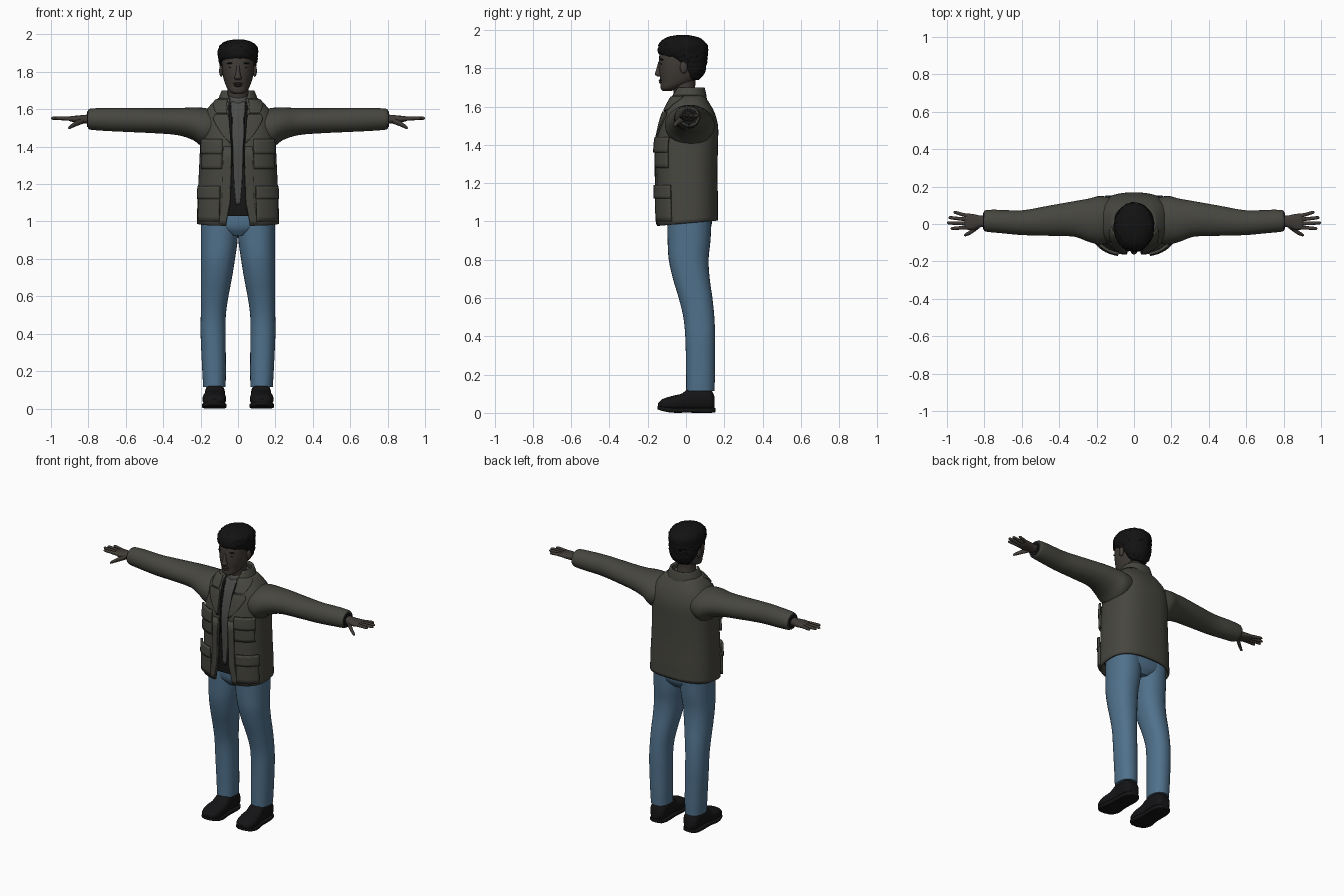
import bpy, bmesh, math, random
from mathutils import Vector, Matrix

random.seed(4)
if "Cube" in bpy.data.objects:
    bpy.data.objects.remove(bpy.data.objects["Cube"])


def material(name, r, g, b):
    m = bpy.data.materials.new(name)
    m.use_nodes = True
    m.diffuse_color = (r, g, b, 1)
    m.node_tree.nodes["Principled BSDF"].inputs["Base Color"].default_value = (r, g, b, 1)
    return m


OLIVE = material("olive canvas", .062, .061, .05)
DENIM = material("blue denim", .08, .165, .26)
SKIN = material("skin", .052, .044, .038)
LIPS = material("lips", .04, .026, .024)
HAIR = material("black hair", .006, .006, .006)
LEATHER = material("black leather", .007, .007, .008)
UNDER = material("dark shirt", .008, .008, .008)
GREY = material("grey shirt panel", .07, .07, .066)
parts = []


def finish(name, bm, mat, mirror=False, thick=0):
    bmesh.ops.recalc_face_normals(bm, faces=bm.faces)
    mesh = bpy.data.meshes.new(name)
    bm.to_mesh(mesh)
    bm.free()
    mesh.materials.append(mat)
    obj = bpy.data.objects.new(name, mesh)
    bpy.context.collection.objects.link(obj)
    if mirror:
        obj.modifiers.new("Mirror", "MIRROR").use_mirror_merge = False
    if thick:
        s = obj.modifiers.new("Solidify", "SOLIDIFY")
        s.thickness, s.offset = thick, 0
    parts.append(obj)
    return obj


def sample(stations, t):
    """Smooth section (centre u, centre v, radius u, radius v) at t."""
    last = len(stations) - 1
    i = 0
    while i < last - 1 and t > stations[i + 1][0]:
        i += 1
    row = lambda j: Vector(stations[j][1:])

    def slope(j):
        a, b = max(j - 1, 0), min(j + 1, last)
        return (row(b) - row(a)) / (stations[b][0] - stations[a][0])
    h = stations[i + 1][0] - stations[i][0]
    s = min(max((t - stations[i][0]) / h, 0), 1)
    return (row(i) * (2 * s**3 - 3 * s**2 + 1) + slope(i) * h * (s**3 - 2 * s**2 + s)
            + row(i + 1) * (3 * s**2 - 2 * s**3) + slope(i + 1) * h * (s**3 - s**2))


def point(stations, t, degrees, power, grow=0, axis="z"):
    """Point on a superelliptic section; zero degrees is the front."""
    u, v, ru, rv = sample(stations, t)
    a = math.radians(degrees)
    bend = lambda w: math.copysign(abs(w) ** (2 / power), w)
    u += max(ru + grow, .001) * bend(math.sin(a))
    v -= max(rv + grow, .001) * bend(math.cos(a))
    return {"z": (u, v, t), "x": (t, u, v), "y": (u, t, v)}[axis]


def loft(name, stations, mat, axis="z", power=2, sides=32, steps=4, mirror=False, jitter=0):
    bm = bmesh.new()
    levels = [a[0] + (b[0] - a[0]) * k / steps
              for a, b in zip(stations, stations[1:]) for k in range(steps)]
    levels.append(stations[-1][0])
    rings = [[bm.verts.new(point(stations, t, 360 * k / sides, power,
                                 random.uniform(-jitter, jitter), axis))
              for k in range(sides)] for t in levels]
    for a, b in zip(rings, rings[1:]):
        for k in range(sides):
            n = (k + 1) % sides
            bm.faces.new((a[k], a[n], b[n], b[k]))
    bm.faces.new(rings[0])
    bm.faces.new(rings[-1])
    return finish(name, bm, mat, mirror)


def sheet(name, stations, rows, mat, grow=0, thick=.01, columns=10, mirror=False, power=2.6):
    """Cloth panel on a lofted surface; rows are (height, start, end angle)."""
    bm = bmesh.new()
    steps, grid = 5, []
    lines = [Vector(a).lerp(Vector(b), k / steps)
             for a, b in zip(rows, rows[1:]) for k in range(steps)] + [Vector(rows[-1])]
    for z, a0, a1 in lines:
        grid.append([bm.verts.new(point(stations, z, a0 + (a1 - a0) * k / columns, power, grow))
                     for k in range(columns + 1)])
    for a, b in zip(grid, grid[1:]):
        for k in range(columns):
            bm.faces.new((a[k], a[k + 1], b[k + 1], b[k]))
    return finish(name, bm, mat, mirror, thick)


def ellipsoid(name, centre, size, mat, mirror=False, tilt=0):
    bm = bmesh.new()
    m = Matrix.Translation(centre) @ Matrix.Rotation(tilt, 4, "Y") @ Matrix.Diagonal((*size, 1))
    bmesh.ops.create_uvsphere(bm, u_segments=16, v_segments=10, radius=1, matrix=m)
    return finish(name, bm, mat, mirror)


# Jacket body, open down the front
torso = [(.985, 0, .006, .214, .154), (1.1, 0, .005, .211, .156), (1.25, 0, .003, .204, .155),
         (1.4, 0, .005, .197, .156), (1.5, 0, .014, .193, .147), (1.57, 0, .015, .178, .127),
         (1.62, 0, .013, .142, .101), (1.655, 0, .01, .103, .08)]
body = sheet("jacket_body", torso, [(.99, 12, 348), (1.1, 7, 353), (1.25, 6, 354), (1.4, 6, 354),
             (1.5, 8, 352), (1.58, 11, 349), (1.655, 18, 342)], OLIVE, thick=.012, columns=56)
for v in body.data.vertices:
    if v.co.z < 1.08:
        v.co.z += v.co.y * (1.08 - v.co.z)
sheet("jacket_placket", torso, [(.985, 12, 22), (1.1, 7, 17), (1.4, 6, 16)], OLIVE,
      grow=.008, thick=.008, mirror=True)

# Patch pockets with flaps
for label, low, fold, high, a0, a1 in (("chest", 1.28, 1.36, 1.44, 18, 60),
                                       ("hip", 1.0, 1.12, 1.19, 20, 66)):
    sheet(label + "_pocket", torso, [(low, a0, a1), (fold + .02, a0, a1)], OLIVE,
          grow=.011, thick=.016, mirror=True)
    sheet(label + "_pocket_flap", torso, [(fold, a0 - 1, a1 + 1), (high, a0 - 1, a1 + 1)], OLIVE,
          grow=.018, thick=.014, mirror=True)

# Lapels and collar
sheet("lapel", torso, [(1.42, 6, 8), (1.55, 9, 37), (1.572, 11, 35)], OLIVE,
      grow=.011, thick=.008, mirror=True)
sheet("collar_leaf", torso, [(1.578, 13, 32), (1.61, 15, 48), (1.65, 22, 80)], OLIVE,
      grow=.01, thick=.009, mirror=True)
collar = [(1.62, 0, .012, .108, .092), (1.66, 0, .014, .096, .085), (1.70, 0, .018, .08, .072)]
sheet("collar", collar, [(1.62, 22, 338), (1.66, 28, 332), (1.697, 42, 318)], OLIVE,
      thick=.014, columns=40, power=2.2)

# Shirt under the jacket
shirt = [(z, u, v, ru - .016, rv - .016) for z, u, v, ru, rv in torso]
loft("shirt", [(1.03, *sample(shirt, 1.03))] + shirt[1:], UNDER, power=2.6)
sheet("shirt_panel", shirt, [(1.09, -1, 1), (1.2, -3, 3), (1.4, -4.5, 4.5), (1.55, -7, 7),
      (1.64, -14, 14)], GREY, grow=.003, thick=.006)
sheet("shirt_edge", shirt, [(1.3, 4.5, 6), (1.45, 5, 6.5), (1.56, 6, 8), (1.62, 10, 12)], UNDER,
      grow=.007, thick=.005, mirror=True)
loft("shirt_collar", [(1.6, 0, .005, .085, .08), (1.65, 0, .005, .076, .074),
                      (1.672, 0, .01, .067, .066)], GREY)

# Sleeves and cuffs
loft("sleeve", [(.1, .02, 1.51, .115, .08), (.18, .02, 1.502, .13, .105),
                (.24, .02, 1.522, .116, .087), (.32, .027, 1.534, .095, .073),
                (.45, .018, 1.539, .081, .067), (.6, .007, 1.543, .066, .064),
                (.72, .014, 1.546, .062, .061), (.79, .017, 1.547, .058, .056),
                (.803, .017, 1.547, .052, .05)], OLIVE, axis="x", mirror=True)
loft("cuff_lining", [(.79, .016, 1.547, .046, .044), (.808, .016, 1.547, .044, .042)],
     UNDER, axis="x", mirror=True)

# Hands
loft("palm", [(.78, .015, 1.547, .03, .026), (.82, .014, 1.547, .031, .023),
              (.86, .011, 1.547, .042, .019), (.895, .013, 1.549, .043, .014),
              (.905, .013, 1.549, .038, .009)], SKIN, axis="x", power=2.4, sides=20, mirror=True)
for finger, y0, y1, tip in (("index", -.018, -.024, .98), ("middle", .002, .006, 1.0),
                            ("ring", .023, .034, .992), ("little", .042, .062, .965)):
    mid = (.88 + tip) / 2
    loft(finger + "_finger", [(.88, y0, 1.548, .011, .011), (mid, (y0 + y1) / 2, 1.551, .0095, .01),
         (tip - .008, y1, 1.552, .008, .008), (tip, y1, 1.551, .003, .003)], SKIN,
         axis="x", sides=12, mirror=True)
loft("thumb", [(.825, -.008, 1.54, .013, .016), (.86, -.033, 1.526, .014, .015),
               (.885, -.05, 1.513, .011, .012), (.902, -.058, 1.503, .008, .009),
               (.908, -.06, 1.5, .003, .003)], SKIN, axis="x", sides=12, mirror=True)

# Jeans
loft("jeans_leg", [(.115, .126, .075, .06, .074), (.2, .128, .076, .063, .075),
                   (.4, .133, .074, .067, .078), (.5, .132, .067, .067, .081),
                   (.6, .125, .05, .074, .088), (.7, .115, .028, .083, .096),
                   (.8, .107, .014, .091, .104), (.9, .1, .016, .098, .112),
                   (1.03, .098, .018, .1, .116)], DENIM, power=2.2, mirror=True)
loft("jeans_seat", [(.925, 0, .016, .06, .085), (.96, 0, .017, .15, .11),
                    (1.0, 0, .018, .192, .118), (1.05, 0, .018, .19, .116)], DENIM, power=2.4)

# Shoes with flat soles
loft("shoe", [(-.146, .128, .036, .025, .014), (-.125, .128, .042, .052, .029),
              (-.07, .127, .05, .063, .039), (-.02, .125, .056, .058, .046),
              (.015, .124, .07, .053, .06), (.08, .123, .072, .054, .062),
              (.13, .123, .066, .05, .056), (.15, .123, .05, .03, .034)],
     LEATHER, axis="y", power=2.5, mirror=True)
loft("shoe_sole", [(-.15, .128, .028, .024, .009), (-.125, .128, .022, .054, .012),
                   (-.07, .127, .014, .066, .013), (0, .125, .014, .058, .013),
                   (.1, .123, .013, .057, .013), (.14, .123, .014, .045, .013),
                   (.153, .123, .015, .025, .011)], LEATHER, axis="y", power=6, mirror=True)

# Neck and head
loft("neck", [(1.58, 0, .012, .075, .07), (1.65, 0, -.002, .058, .06),
              (1.7, 0, -.01, .055, .058), (1.77, 0, -.005, .056, .06)], SKIN)
loft("head", [(1.682, 0, -.098, .022, .025), (1.695, 0, -.085, .045, .047),
              (1.73, 0, -.046, .066, .087), (1.78, 0, -.032, .081, .108),
              (1.84, 0, -.027, .087, .114), (1.9, 0, -.022, .084, .11),
              (1.94, 0, -.02, .062, .078), (1.955, 0, -.02, .03, .035)], SKIN, power=2.15)
ellipsoid("ear", (.09, -.012, 1.805), (.011, .02, .032), SKIN, mirror=True)

# Face
loft("nose", [(1.757, 0, -.138, .014, .012), (1.768, 0, -.14, .02, .023),
              (1.785, 0, -.138, .014, .02), (1.835, 0, -.133, .009, .011)], SKIN, sides=16)
ellipsoid("upper_lip", (0, -.131, 1.737), (.026, .012, .006), LIPS)
ellipsoid("lower_lip", (0, -.129, 1.726), (.022, .013, .007), LIPS)
ellipsoid("eyebrow", (.037, -.125, 1.846), (.022, .011, .005), HAIR, mirror=True, tilt=.08)
ellipsoid("eye", (.035, -.124, 1.823), (.014, .009, .005), UNDER, mirror=True)

# Short tousled hair
loft("hair", [(1.738, 0, .038, .05, .025), (1.77, 0, .036, .074, .057),
              (1.82, 0, .022, .093, .085), (1.85, 0, .004, .1, .107),
              (1.875, 0, -.014, .104, .128), (1.92, 0, -.016, .107, .127),
              (1.95, 0, -.018, .088, .102), (1.965, 0, -.018, .06, .07),
              (1.974, 0, -.018, .02, .025)], HAIR, sides=48, jitter=.004)

# Smooth shading with crisp edges kept
for obj in bpy.context.selected_objects:
    obj.select_set(False)
for obj in parts:
    obj.select_set(True)
bpy.context.view_layer.objects.active = parts[0]
bpy.ops.object.shade_smooth_by_angle(angle=math.radians(40))
